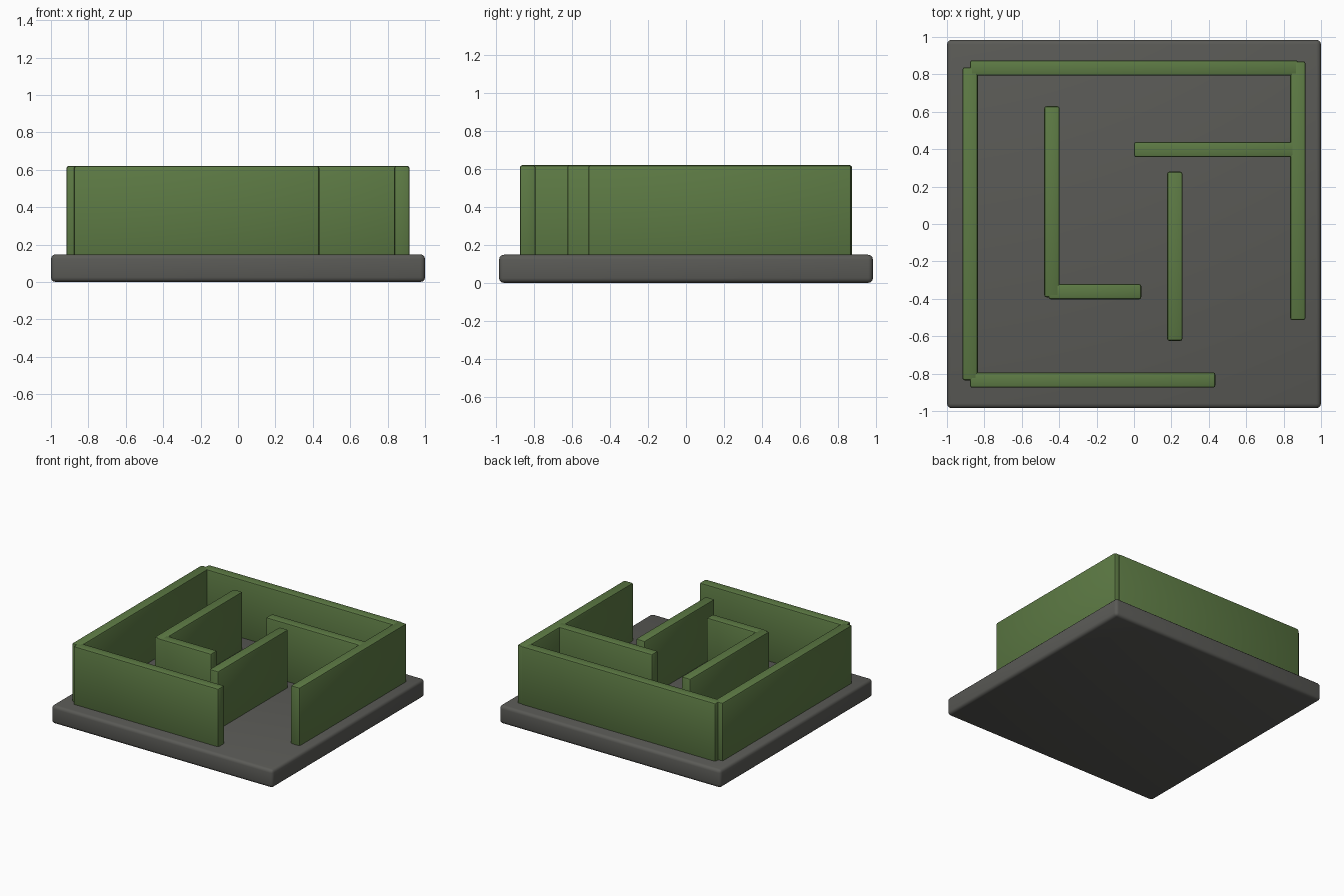
import bpy, math

if "Cube" in bpy.data.objects:
    bpy.data.objects.remove(bpy.data.objects["Cube"])

def material(name, rgb):
    m = bpy.data.materials.new(name)
    m.diffuse_color = (*rgb, 1)
    m.use_nodes = True
    m.node_tree.nodes["Principled BSDF"].inputs["Base Color"].default_value = m.diffuse_color
    return m

stone = material("dark grey stone", (0.102, 0.102, 0.093))
hedge = material("hedge green", (0.109, 0.195, 0.058))

def block(name, x0, x1, y0, y1, z0, z1, mat, bevel, segments):
    """Box from its bounds, with rounded edges."""
    bpy.ops.mesh.primitive_cube_add(size=1, location=((x0+x1)/2, (y0+y1)/2, (z0+z1)/2))
    ob = bpy.context.object
    ob.name = name
    ob.scale = (x1-x0, y1-y0, z1-z0)
    bpy.ops.object.transform_apply(location=False, rotation=False, scale=True)
    mod = ob.modifiers.new("rounded edges", 'BEVEL')
    mod.width, mod.segments = bevel, segments
    bpy.ops.object.modifier_apply(modifier=mod.name)
    bpy.ops.object.shade_smooth_by_angle(angle=math.radians(35))
    ob.data.materials.append(mat)
    return ob

# Base slab
block("base_slab", -1, 1, -0.985, 0.985, 0, 0.148, stone, 0.025, 3)

# Maze walls: centre line start and end, all the same height and thickness
T = 0.041
walls = {
    "back_wall":         (-0.877, 0.834, 0.877, 0.834),
    "left_wall":         (-0.876, -0.836, -0.876, 0.838),
    "front_wall":        (-0.877, -0.834, 0.435, -0.834),
    "right_wall":        (0.876, -0.514, 0.876, 0.870),
    "inner_long_wall":   (-0.439, -0.392, -0.439, 0.630),
    "inner_short_wall":  (-0.457, -0.362, 0.039, -0.362),
    "right_branch_wall": (0.0, 0.398, 0.876, 0.398),
    "centre_wall":       (0.218, -0.625, 0.218, 0.280),
}
for name, (xa, ya, xb, yb) in walls.items():
    px, py = (T, 0) if xa == xb else (0, T)
    block(name, xa-px, xb+px, ya-py, yb+py, 0.13, 0.62, hedge, 0.012, 2)
